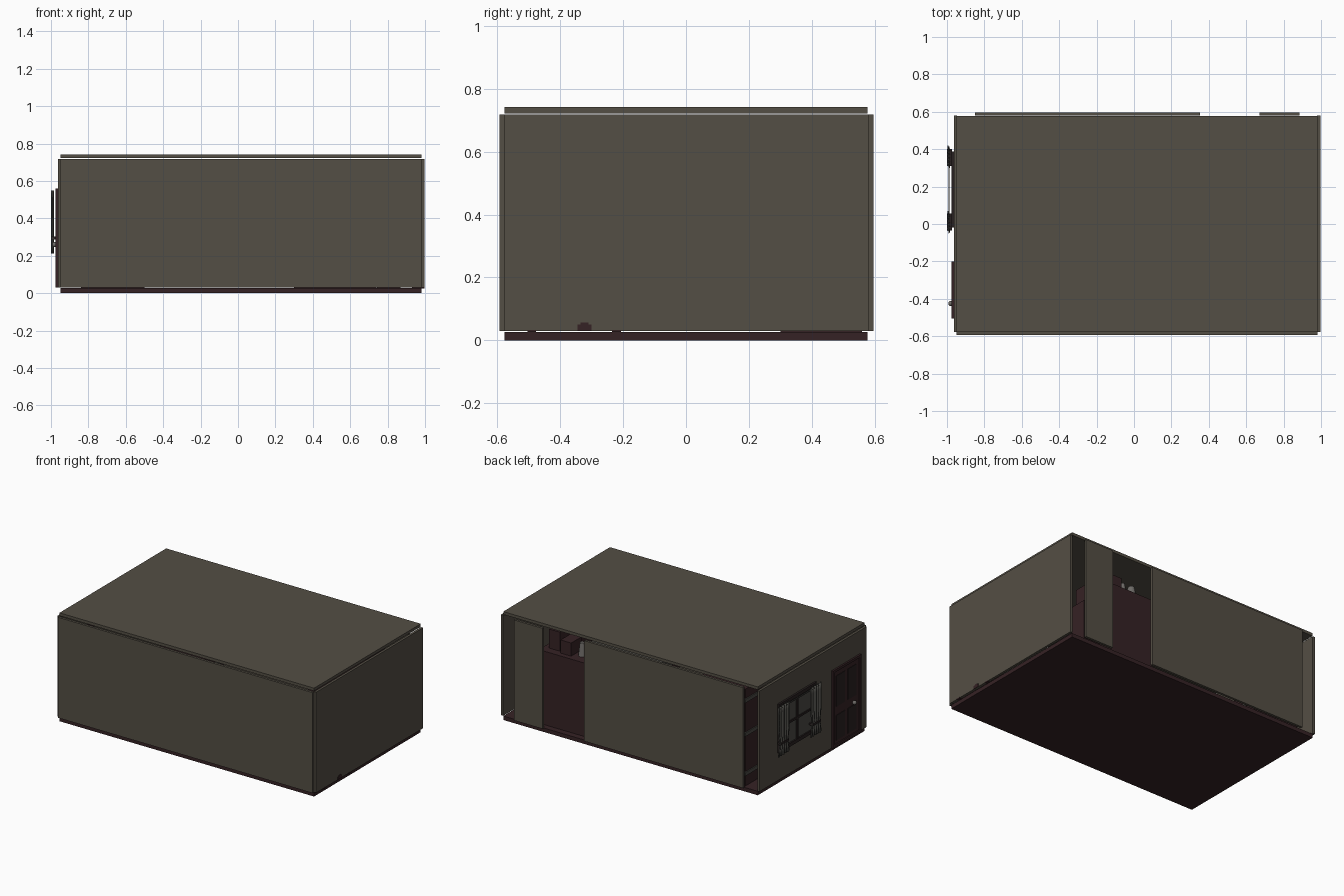
import bpy, bmesh, math

if "Cube" in bpy.data.objects:
    bpy.data.objects.remove(bpy.data.objects["Cube"])


def material(name, rgb):
    m = bpy.data.materials.new(name)
    m.diffuse_color = (*rgb, 1)
    m.use_nodes = True
    m.node_tree.nodes["Principled BSDF"].inputs["Base Color"].default_value = m.diffuse_color
    return m


WALL = material("wall_olive_grey", (0.088, 0.077, 0.058))
RED = material("dark_red_wood", (0.036, 0.016, 0.018))
GREY = material("fabric_grey", (0.07, 0.068, 0.06))
DARK = material("dark_trim", (0.022, 0.015, 0.015))
METAL = material("knob_metal", (0.16, 0.15, 0.14))


def boxes(name, mat, spans):
    """One object from boxes given as (x0, x1, y0, y1, z0, z1)."""
    bm = bmesh.new()
    for x0, x1, y0, y1, z0, z1 in spans:
        r = bmesh.ops.create_cube(bm, size=1)
        for v in r["verts"]:
            v.co = ((x0 + x1) / 2 + v.co.x * (x1 - x0),
                    (y0 + y1) / 2 + v.co.y * (y1 - y0),
                    (z0 + z1) / 2 + v.co.z * (z1 - z0))
    return finish(name, mat, bm)


def finish(name, mat, bm):
    bmesh.ops.recalc_face_normals(bm, faces=bm.faces)
    me = bpy.data.meshes.new(name)
    bm.to_mesh(me)
    bm.free()
    me.materials.append(mat)
    ob = bpy.data.objects.new(name, me)
    bpy.context.collection.objects.link(ob)
    return ob


def frame(x0, x1, y0, y1, z0, z1, t):
    """Four bars around a rectangle in the y-z plane."""
    return [(x0, x1, y0, y0 + t, z0, z1), (x0, x1, y1 - t, y1, z0, z1),
            (x0, x1, y0 + t, y1 - t, z0, z0 + t), (x0, x1, y0 + t, y1 - t, z1 - t, z1)]


# Shell: floor, roof and thin walls
boxes("floor", RED, [(-0.948, 0.98, -0.577, 0.577, 0, 0.027)])
boxes("roof", WALL, [(-0.948, 0.98, -0.577, 0.577, 0.722, 0.742)])
boxes("left_wall", WALL, [(-0.963, -0.946, -0.577, 0.58, 0.03, 0.718)])
boxes("right_wall", WALL, [(0.979, 0.996, -0.577, 0.58, 0.03, 0.718)])
boxes("front_wall", WALL, [(-0.948, 0.98, -0.594, -0.577, 0.03, 0.718)])
boxes("back_wall_panels", WALL, [(-0.85, 0.353, 0.58, 0.597, 0.03, 0.718),
                                 (0.67, 0.885, 0.58, 0.597, 0.03, 0.718)])

# Door with four raised panels and a round knob
boxes("door", RED, [(-0.968, -0.94, -0.49, -0.21, 0.03, 0.55)])
boxes("door_frame", RED, frame(-0.975, -0.963, -0.505, -0.2, 0.03, 0.56, 0.017))
boxes("door_panels", DARK, [(-0.971, -0.966, y, y + 0.095, z0, z1)
                            for y in (-0.46, -0.335)
                            for z0, z1 in ((0.07, 0.24), (0.3, 0.51))])
bm = bmesh.new()
bmesh.ops.create_uvsphere(bm, u_segments=16, v_segments=8, radius=0.014)
for v in bm.verts:
    v.co.x -= 0.979
    v.co.y -= 0.425
    v.co.z += 0.26
knob = finish("door_knob", METAL, bm)
for p in knob.data.polygons:
    p.use_smooth = True

# Window: panes, outer frame and crossing bars
boxes("window_panes", GREY, [(-0.967, -0.96, 0.0, 0.37, 0.24, 0.54)])
boxes("window_frame", DARK,
      frame(-0.976, -0.963, -0.02, 0.388, 0.222, 0.556, 0.024)
      + [(-0.974, -0.966, 0.176, 0.192, 0.246, 0.532),
         (-0.974, -0.966, 0.004, 0.364, 0.382, 0.396)])


# Curtains: folded cloth hung at both sides of the window
def curtain(name, y0, y1):
    bm = bmesh.new()
    n, rows = 32, 8
    grid = []
    for j in range(rows + 1):
        t = j / rows
        pinch = 1 - 0.25 * math.exp(-((t - 0.25) / 0.12) ** 2)
        row = []
        for i in range(n + 1):
            u = i / n
            y = (y0 + y1) / 2 + (u - 0.5) * (y1 - y0) * pinch
            x = -0.9915 + 0.006 * math.sin(u * 5 * math.tau)
            row.append(bm.verts.new((x, y, 0.212 + 0.338 * t)))
        grid.append(row)
    for a, b in zip(grid, grid[1:]):
        for i in range(n):
            bm.faces.new((a[i], a[i + 1], b[i + 1], b[i])).smooth = True
    ob = finish(name, GREY, bm)
    s = ob.modifiers.new("cloth_thickness", "SOLIDIFY")
    s.thickness = 0.003
    s.offset = 0


curtain("curtain_back", 0.295, 0.42)
curtain("curtain_front", -0.05, 0.07)
boxes("curtain_rod", GREY, [(-0.992, -0.986, -0.045, 0.415, 0.532, 0.538)])
boxes("curtain_ties", DARK, [(-0.999, -0.972, y, y + 0.09, 0.288, 0.302)
                             for y in (-0.035, 0.31)])

# Wardrobe standing inside the back opening, with goods on top
boxes("wardrobe", RED, [(0.3, 0.74, 0.33, 0.535, 0.027, 0.53)])
boxes("storage_boxes", RED, [(0.52, 0.6, 0.38, 0.5, 0.53, 0.62),
                             (0.62, 0.7, 0.36, 0.48, 0.53, 0.66)])
bm = bmesh.new()
for x, r in ((0.4, 0.035), (0.47, 0.025)):
    c = bmesh.ops.create_cone(bm, cap_ends=True, segments=16, radius1=r,
                              radius2=r * 0.6, depth=0.09)
    for v in c["verts"]:
        v.co.x += x
        v.co.y += 0.45
        v.co.z += 0.575
finish("vases", METAL, bm)

# Low chest beside the wardrobe
boxes("chest", RED, [(0.742, 0.87, 0.3, 0.56, 0.027, 0.31)])

# Bookcase in the back left corner
boxes("bookcase", RED, [(-0.84, -0.5, 0.36, 0.555, 0.027, 0.69)])
boxes("bookcase_shelves", GREY, [(-0.847, -0.49, 0.35, 0.565, z, z + 0.025)
                                 for z in (0.1, 0.37, 0.6)])

# Bed whose headboard feet reach just through the right wall
boxes("bed_frame", RED, [(0.4, 0.975, -0.5, -0.22, 0.06, 0.14),
                         (0.955, 0.978, -0.51, -0.21, 0.03, 0.32)])
boxes("mattress", GREY, [(0.41, 0.95, -0.49, -0.23, 0.14, 0.2)])
boxes("bed_feet", RED, [(0.93, 0.998, -0.345, -0.3, 0.03, 0.05),
                        (0.93, 0.998, -0.335, -0.31, 0.05, 0.056),
                        (0.93, 0.998, -0.505, -0.477, 0.026, 0.033),
                        (0.93, 0.998, -0.235, -0.207, 0.026, 0.033)])
